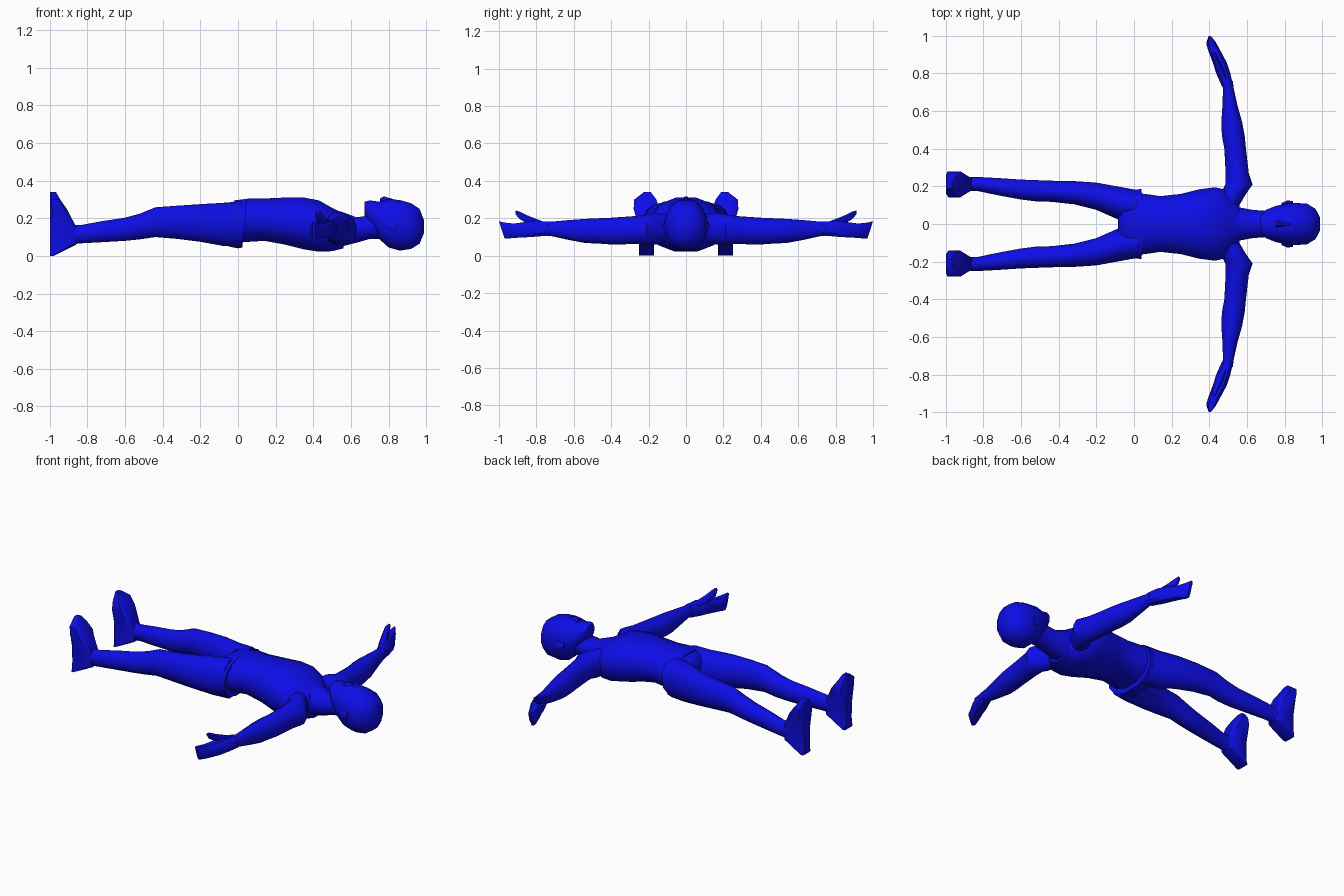
import bpy, bmesh, math

blue = bpy.data.materials.new("blue")
blue.diffuse_color = (0.004, 0.004, 0.8, 1)


def loft(name, axis, rings, n=12, power=1.0, mirror=False):
    """Skin rings (position, u0, u1, v0, v1[, tilt]) stacked along an axis.
    u, v are (y, z) for x, (x, z) for y and (x, y) for z."""
    bm = bmesh.new()
    loops = []
    for pos, u0, u1, v0, v1, *tilt in rings:
        loop = []
        for i in range(n):
            a = (i + 0.5) * 2 * math.pi / n
            c, s = (math.copysign(min(1, abs(t) / math.cos(math.pi / n)) ** power, t)
                    for t in (math.cos(a), math.sin(a)))
            u = (u0 + u1) / 2 + c * (u1 - u0) / 2
            v = (v0 + v1) / 2 + s * (v1 - v0) / 2
            p = pos + s * (tilt[0] if tilt else 0)
            loop.append(bm.verts.new({"x": (p, u, v), "y": (u, p, v), "z": (u, v, p)}[axis]))
        loops.append(loop)
    for a, b in zip(loops, loops[1:]):
        for i in range(n):
            j = (i + 1) % n
            bm.faces.new((a[i], a[j], b[j], b[i]))
    bm.faces.new(loops[0])
    bm.faces.new(loops[-1])
    bmesh.ops.recalc_face_normals(bm, faces=bm.faces)
    mesh = bpy.data.meshes.new(name)
    bm.to_mesh(mesh)
    bm.free()
    mesh.materials.append(blue)
    mesh.shade_smooth()
    mesh.set_sharp_from_angle(angle=math.radians(40))
    obj = bpy.data.objects.new(name, mesh)
    bpy.context.collection.objects.link(obj)
    if mirror:
        mod = obj.modifiers.new("mirror", "MIRROR")
        mod.use_axis = (False, True, False)
    return obj


def centred(rows):
    """Rings symmetric about y = 0 from (x, half width, z0, z1)."""
    return [(x, -w, w, z0, z1, *t) for x, w, z0, z1, *t in rows]


# Trunk
loft("torso", "x", centred([
    (-0.02, 0.165, 0.07, 0.295), (0.06, 0.16, 0.075, 0.305), (0.14, 0.148, 0.08, 0.305),
    (0.25, 0.16, 0.06, 0.31), (0.35, 0.185, 0.035, 0.31), (0.43, 0.195, 0.022, 0.295),
    (0.50, 0.18, 0.025, 0.255), (0.56, 0.10, 0.04, 0.225)]), power=0.9)
loft("pelvis", "x", centred([
    (-0.085, 0.06, 0.09, 0.25), (-0.05, 0.16, 0.05, 0.28),
    (0.0, 0.182, 0.04, 0.295), (0.035, 0.185, 0.045, 0.302, 0.012)]), power=0.85)
loft("neck", "x", centred([
    (0.48, 0.11, 0.05, 0.25), (0.55, 0.09, 0.05, 0.235), (0.63, 0.075, 0.07, 0.205),
    (0.70, 0.07, 0.09, 0.215), (0.78, 0.07, 0.09, 0.23)]))

# Head, face up
loft("head", "x", centred([
    (0.672, 0.04, 0.215, 0.288), (0.70, 0.075, 0.17, 0.295), (0.75, 0.095, 0.09, 0.288),
    (0.80, 0.107, 0.045, 0.302), (0.86, 0.112, 0.028, 0.297), (0.92, 0.108, 0.037, 0.28),
    (0.965, 0.08, 0.065, 0.25), (0.988, 0.035, 0.12, 0.19)]), power=0.9)
loft("nose", "x", centred([
    (0.755, 0.018, 0.27, 0.305), (0.775, 0.016, 0.27, 0.317), (0.83, 0.008, 0.27, 0.30)]), n=8)
loft("ear", "x", [
    (0.785, 0.085, 0.112, 0.15, 0.18), (0.815, 0.09, 0.125, 0.13, 0.185),
    (0.845, 0.09, 0.122, 0.125, 0.18)], n=8, mirror=True)

# Outstretched arms with hands
loft("arm", "y", [
    (0.10, 0.45, 0.56, 0.07, 0.22), (0.16, 0.46, 0.595, 0.06, 0.23),
    (0.21, 0.485, 0.63, 0.06, 0.22), (0.27, 0.487, 0.61, 0.062, 0.212),
    (0.40, 0.48, 0.595, 0.06, 0.203), (0.47, 0.467, 0.588, 0.065, 0.2),
    (0.54, 0.464, 0.575, 0.068, 0.197), (0.63, 0.47, 0.55, 0.085, 0.19),
    (0.72, 0.473, 0.53, 0.105, 0.182), (0.76, 0.462, 0.525, 0.108, 0.183)], mirror=True)
loft("hand", "y", [
    (0.73, 0.468, 0.528, 0.108, 0.18), (0.80, 0.437, 0.512, 0.102, 0.188),
    (0.86, 0.418, 0.492, 0.098, 0.18), (0.92, 0.395, 0.46, 0.095, 0.172),
    (0.96, 0.385, 0.435, 0.092, 0.177, 0.01), (0.985, 0.395, 0.412, 0.092, 0.184, 0.015)],
    n=8, power=0.6, mirror=True)
loft("thumb", "y", [
    (0.77, 0.45, 0.50, 0.14, 0.185), (0.84, 0.425, 0.468, 0.165, 0.212),
    (0.89, 0.412, 0.445, 0.197, 0.236), (0.912, 0.418, 0.435, 0.222, 0.242)],
    n=8, power=0.7, mirror=True)

# Legs, toes up
loft("leg", "x", [
    (0.02, 0.01, 0.18, 0.05, 0.29), (-0.08, 0.022, 0.198, 0.053, 0.282),
    (-0.20, 0.075, 0.22, 0.075, 0.275), (-0.32, 0.105, 0.228, 0.09, 0.267),
    (-0.44, 0.118, 0.23, 0.10, 0.258), (-0.52, 0.12, 0.233, 0.088, 0.225),
    (-0.60, 0.13, 0.236, 0.08, 0.203), (-0.72, 0.152, 0.244, 0.073, 0.185),
    (-0.83, 0.175, 0.25, 0.067, 0.165), (-0.90, 0.175, 0.25, 0.06, 0.165)], mirror=True)
loft("foot", "z", [
    (0.0, -1, -0.98, 0.17, 0.25), (0.06, -1, -0.86, 0.17, 0.25),
    (0.155, -1, -0.86, 0.168, 0.254), (0.25, -1, -0.91, 0.142, 0.28),
    (0.30, -1, -0.945, 0.158, 0.277), (0.34, -1, -0.968, 0.188, 0.225)],
    n=8, power=0.4, mirror=True)
